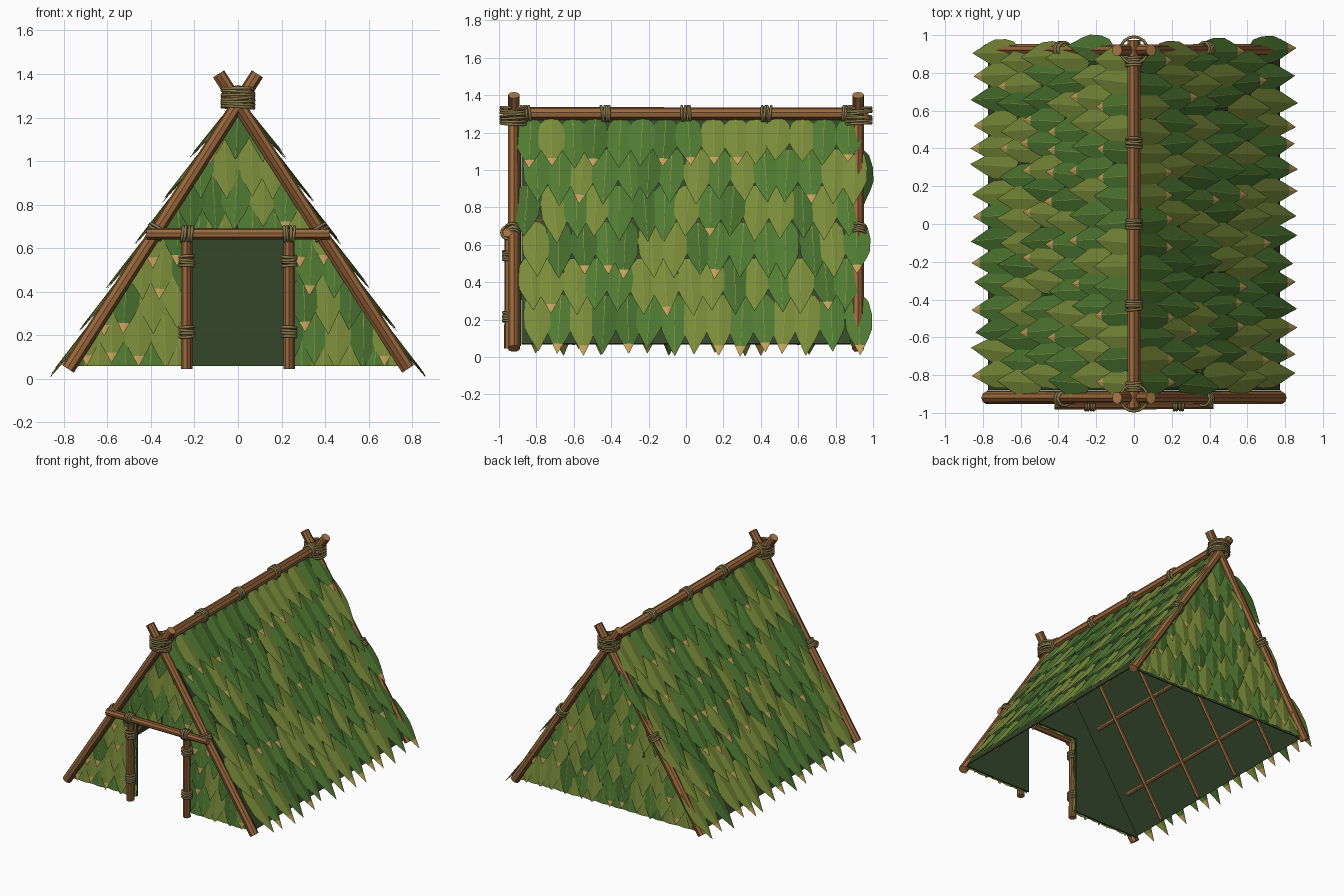
import bpy, bmesh, math, random
from mathutils import Vector, Matrix

random.seed(23)
if "Cube" in bpy.data.objects:
    bpy.data.objects.remove(bpy.data.objects["Cube"])

# Flat colours
COLOURS = {
    "bark brown": (0.33, 0.142, 0.045),
    "dark bark": (0.2, 0.078, 0.025),
    "cut wood": (0.42, 0.2, 0.065),
    "rope": (0.24, 0.19, 0.068),
    "shade green": (0.034, 0.062, 0.023),
    "leaf green": (0.08, 0.2, 0.033),
    "deep leaf green": (0.06, 0.155, 0.027),
    "olive leaf": (0.195, 0.265, 0.042),
    "leaf rib": (0.3, 0.32, 0.06),
    "dry tip": (0.55, 0.36, 0.1),
}
MATS = []
for label, rgb in COLOURS.items():
    m = bpy.data.materials.new(label)
    m.use_nodes = True
    m.diffuse_color = (*rgb, 1)
    bsdf = m.node_tree.nodes["Principled BSDF"]
    bsdf.inputs["Base Color"].default_value = (*rgb, 1)
    bsdf.inputs["Roughness"].default_value = 0.9
    MATS.append(m)
BARK, DARK, CUT, ROPE, SHADE, GREEN, DEEP, OLIVE, RIB, DRY = range(10)

X, Y, Z = Vector((1, 0, 0)), Vector((0, 1, 0)), Vector((0, 0, 1))
APEX, EAVE = Vector((0, 0, 1.27)), Vector((0.77, 0, 0.07))


def finish(bm, name):
    mesh = bpy.data.meshes.new(name)
    bm.to_mesh(mesh)
    bm.free()
    for m in MATS:
        mesh.materials.append(m)
    ob = bpy.data.objects.new(name, mesh)
    bpy.context.collection.objects.link(ob)
    return ob


def pole(name, a, b, r, sides=9):
    """Faceted pole with every third facet in darker bark and pale cut ends."""
    a, b = Vector(a), Vector(b)
    bm = bmesh.new()
    bmesh.ops.create_cone(bm, cap_ends=True, segments=sides, radius1=r, radius2=r * 0.95,
                          depth=(b - a).length)
    for f in bm.faces:
        c = f.calc_center_median()
        facet = int((math.atan2(c.y, c.x) % math.tau) / math.tau * sides)
        f.material_index = CUT if len(f.verts) > 4 else (DARK if facet % 3 == 2 else BARK)
    bm.transform(Matrix.Translation((a + b) / 2) @ (b - a).to_track_quat("Z", "Y").to_matrix().to_4x4())
    return finish(bm, name)


def lashing(name, centre, axis, rx, ry, turns=4, gap=0.014, rope=0.0075):
    """Stack of slightly tilted rope rings wound around an axis."""
    bm = bmesh.new()
    rot = Vector(axis).to_track_quat("Z", "Y").to_matrix().to_4x4()
    n, k = 16, 6
    for t in range(turns):
        tilt = Matrix.Rotation(random.uniform(-0.12, 0.12), 4, "X") @ Matrix.Rotation(random.uniform(-0.1, 0.1), 4, "Y")
        mat = Matrix.Translation(centre) @ rot @ Matrix.Translation(Z * gap * (t - (turns - 1) / 2)) @ tilt
        grid = []
        for i in range(n):
            u = math.tau * i / n
            ring = []
            for j in range(k):
                v = math.tau * j / k
                d = rope * math.cos(v)
                p = Vector(((rx + d) * math.cos(u), (ry + d) * math.sin(u), rope * math.sin(v)))
                ring.append(bm.verts.new(mat @ p))
            grid.append(ring)
        for i in range(n):
            g, h = grid[i], grid[(i + 1) % n]
            for j in range(k):
                f = bm.faces.new((g[j], h[j], h[(j + 1) % k], g[(j + 1) % k]))
                f.material_index = ROPE
                f.smooth = True
    return finish(bm, name)


LEAF = [(0, 0.4), (0.1, 0.8), (0.3, 1), (0.55, 0.97), (0.7, 0.7), (0.83, 0.4), (0.92, 0.2), (1, 0.02)]


def leaf(bm, top, down, side, out, length, half, flare, olive):
    """Folded leaf with a thin midrib; some tips are dry."""
    colour = OLIVE if random.random() < olive else random.choice((GREEN, GREEN, DEEP))
    dry = random.random() < 0.3
    turn = Matrix.Rotation(random.uniform(-0.07, 0.07), 3, out)
    down, side = turn @ down, turn @ side
    lift = random.uniform(0.01, 0.018)
    rows = []
    for t, w in LEAF:
        spine = top + down * (t * length) + out * (lift + flare * t)
        rib = 0.0018 * (1 - 0.7 * t)
        rows.append([bm.verts.new(spine + side * s - out * d) for s, d in
                     ((-half * w, 0.012 * w), (-rib, 0), (rib, 0), (half * w, 0.012 * w))])
    for i in range(len(rows) - 1):
        for j in range(3):
            f = bm.faces.new((rows[i][j], rows[i + 1][j], rows[i + 1][j + 1], rows[i][j + 1]))
            f.material_index = DRY if dry and i >= 5 else (RIB if j == 1 else colour)


def clip(bm, planes):
    for co, outward in planes:
        bmesh.ops.bisect_plane(bm, geom=bm.verts[:] + bm.edges[:] + bm.faces[:],
                               plane_co=co, plane_no=outward, clear_outer=True)


def panel(name, corners, planes=(), thick=0.008):
    bm = bmesh.new()
    bm.faces.new([bm.verts.new(c) for c in corners]).material_index = SHADE
    clip(bm, planes)
    ob = finish(bm, name)
    mod = ob.modifiers.new("thickness", "SOLIDIFY")
    mod.thickness, mod.offset = thick, 0
    return ob


# Roof slopes: panel, overlapping leaf rows, purlins and rafters
for s, label in ((1, "left"), (-1, "right")):
    flip = Vector((s, 1, 1))
    down = ((EAVE - APEX) * flip).normalized()
    out = Vector((-down.z * s, 0, abs(down.x)))
    eave = EAVE * flip
    panel(f"{label}_roof_panel", [APEX - Y * 0.88, eave - Y * 0.88, eave + Y * 0.88, APEX + Y * 0.88])

    bm = bmesh.new()
    for row, (top_z, tip_z) in enumerate(((1.268, 1.0), (1.105, 0.795), (0.91, 0.6),
                                          (0.715, 0.4), (0.52, 0.205), (0.325, -0.005))):
        start = APEX + down * ((APEX.z - top_z) / -down.z)
        for i in range(15):
            y = -0.84 + i * 0.122 + (row % 2) * 0.04 + random.uniform(-0.012, 0.012)
            length = (top_z - tip_z) / -down.z + random.uniform(-0.03, 0.02)
            leaf(bm, start + Y * y, down, Y, out, length, 0.072, 0.032, 0.42)
    finish(bm, f"{label}_roof_leaves")

    for z in (0.31, 0.73):
        p = APEX + down * ((APEX.z - z) / -down.z) - out * 0.006
        pole(f"{label}_purlin", p - Y * 0.8, p + Y * 0.82, 0.013, 6)
    for y in (-0.6, -0.2, 0.2, 0.6):
        q = Y * y - out * 0.016
        pole(f"{label}_rafter", APEX + down * 0.04 + q, eave - down * 0.01 + q, 0.013, 6)

# End walls: leaf-covered triangles clipped to their outlines
NORMAL = Vector((1.2, 0, 0.77)).normalized()
GABLE = [(APEX, NORMAL), (APEX, NORMAL * Vector((-1, 1, 1))), (Z * 0.058, -Z)]
DOOR_X, DOOR_Z = 0.215, 0.645


def wall(name, y, facing, olive, extra=()):
    planes = GABLE + list(extra)
    panel(name + "_panel", [Vector((x, y, z)) for x, z in ((-1, 0), (1, 0), (1, 1.4), (-1, 1.4))], planes)
    bm = bmesh.new()
    for row in range(8):
        top = 1.27 - row * 0.155
        reach = (APEX.z - top + 0.25) * 0.645
        n = int(reach / 0.115) + 1
        for i in range(-n, n + 1):
            x = (i + (row % 2) * 0.5) * 0.115 + random.uniform(-0.012, 0.012)
            leaf(bm, Vector((x, y, top)), -Z, X, Y * facing, random.uniform(0.26, 0.3), 0.068, 0.026,
                 olive * (0.6 + 0.1 * row))
    clip(bm, planes)
    finish(bm, name + "_leaves")


wall("back_wall", 0.9, 1, 0.5)
wall("front_wall_top", -0.885, -1, 0.4, [(Z * DOOR_Z, -Z)])
for s, label in ((1, "left"), (-1, "right")):
    wall(f"front_wall_{label}", -0.885, -1, 0.36, [(Z * DOOR_Z, Z), (X * s * DOOR_X, -X * s)])

# Crossed end poles and ridge pole
pole("ridge_pole", (0, -0.975, 1.3), (0, 0.975, 1.3), 0.036)
for y, end in ((-0.92, "front"), (0.92, "back")):
    for s, side in ((1, "left"), (-1, "right")):
        low, high = Vector((s * 0.78, y, 0.045)), Vector((-s * 0.09, y, 1.4))
        pole(f"{end}_{side}_pole", low, high, 0.033)
        lashing(f"{end}_{side}_pole_lashing", (s * 0.38, y + math.copysign(0.006, y), 0.675),
                high - low, 0.036, 0.038, 4)
    lashing(f"{end}_apex_lashing", (0, y, 1.29), Z, 0.073, 0.071, 7, 0.014)

# Ridge lashings
for y in (-0.86, -0.43, 0, 0.43, 0.86):
    lashing("ridge_lashing", (0, y, 1.3), Y, 0.041, 0.041, 4)

# Doorway frame
pole("door_crossbar", (-0.42, -0.955, 0.665), (0.42, -0.955, 0.665), 0.027)
for s, side in ((1, "left"), (-1, "right")):
    x = s * 0.235
    pole(f"{side}_door_post", (x, -0.945, 0.045), (x, -0.945, 0.69), 0.027)
    lashing(f"{side}_post_top_lashing", (x, -0.952, 0.665), X, 0.034, 0.034, 4)
    for z in (0.54, 0.215):
        lashing(f"{side}_post_lashing", (x, -0.945, z), Z, 0.032, 0.032, 4)
